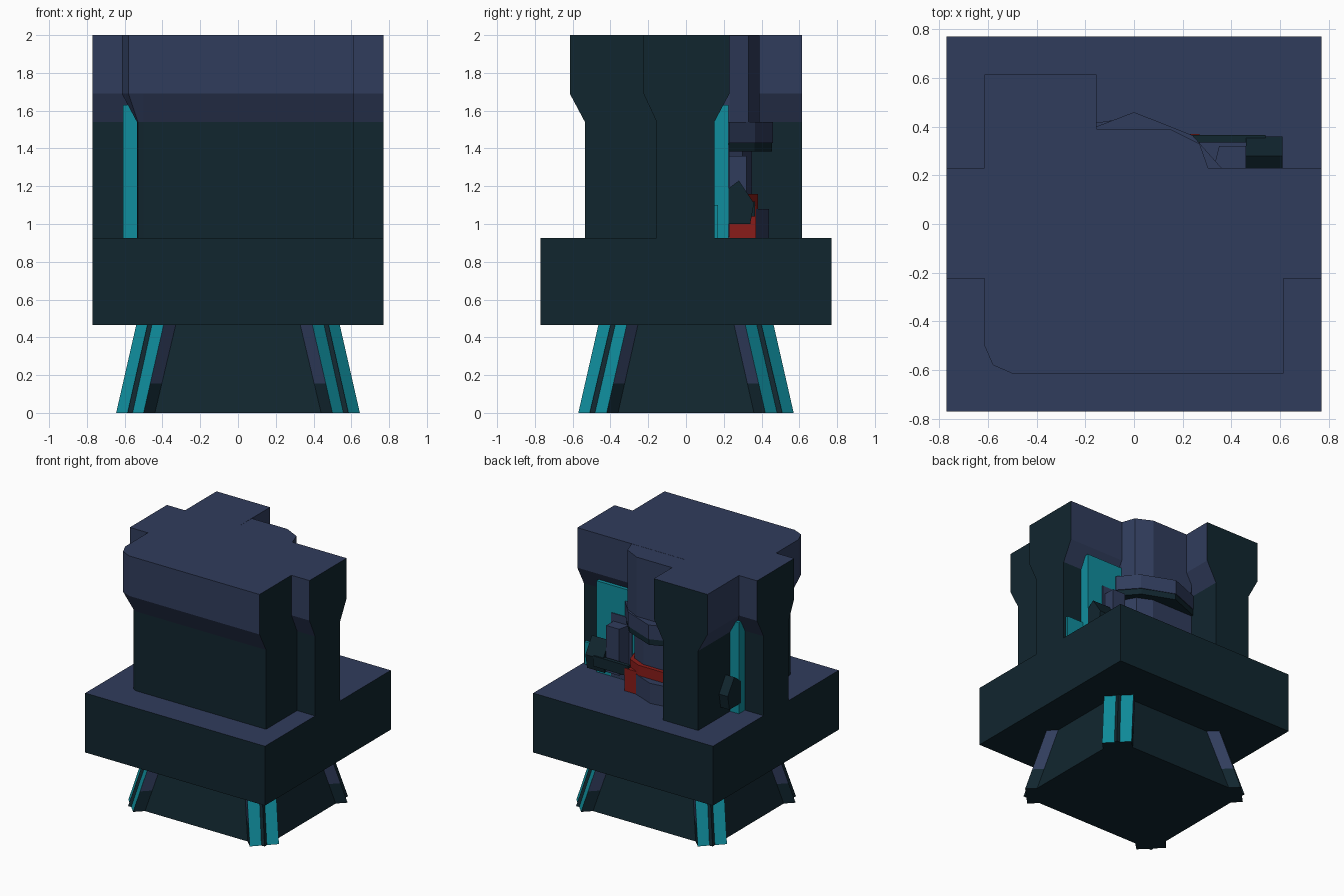
import bpy, bmesh, math

if "Cube" in bpy.data.objects:
    bpy.data.objects.remove(bpy.data.objects["Cube"])


def mat(name, col):
    m = bpy.data.materials.new(name)
    m.diffuse_color = (*col, 1)
    m.use_nodes = True
    m.node_tree.nodes["Principled BSDF"].inputs["Base Color"].default_value = m.diffuse_color
    return m


BLUE = mat("slate_blue", (0.030, 0.046, 0.108))
DARK = mat("dark_green", (0.0055, 0.019, 0.028))
TEAL = mat("teal", (0.005, 0.27, 0.34))
RED = mat("red", (0.25, 0.012, 0.010))


def loft(name, rings, mats, rule=None):
    """Skin stacked rings of 3D points and cap both ends."""
    bm = bmesh.new()
    vs = [[bm.verts.new(p) for p in r] for r in rings]
    n = len(vs[0])
    for a, b in zip(vs, vs[1:]):
        for i in range(n):
            j = (i + 1) % n
            bm.faces.new((a[i], a[j], b[j], b[i]))
    bm.faces.new(vs[0][::-1])
    bm.faces.new(vs[-1])
    bmesh.ops.recalc_face_normals(bm, faces=bm.faces)
    bm.normal_update()
    if rule:
        for f in bm.faces:
            f.material_index = rule(f.calc_center_median(), f.normal)
    me = bpy.data.meshes.new(name)
    bm.to_mesh(me)
    bm.free()
    for m in mats:
        me.materials.append(m)
    ob = bpy.data.objects.new(name, me)
    bpy.context.collection.objects.link(ob)
    return ob


def prism(name, pts, z0, z1, mats, rule=None):
    return loft(name, [[(x, y, z) for x, y in pts] for z in (z0, z1)], mats, rule)


def box(name, x0, x1, y0, y1, z0, z1, mats, rule=None):
    return prism(name, [(x0, y0), (x1, y0), (x1, y1), (x0, y1)], z0, z1, mats, rule)


# Slab
box("slab", -.77, .77, -.77, .77, .465, .925, [DARK, BLUE], lambda c, n: int(n.z > .5))


# Pedestal, narrowing upward
def rect(x, y, z):
    return [(-x, -y, z), (x, -y, z), (x, y, z), (-x, y, z)]


loft("pedestal", [rect(.585, .51, 0), rect(.48, .40, .465)], [DARK])


# Diagonal corner fins with a teal outer face and dark feet
def fin_rule(c, n):
    if abs(abs(n.x) - abs(n.y)) < .1 and n.x * c.x > .3 and n.y * c.y > .3 * abs(c.y):
        return 1
    return 0 if c.z < .15 else 2


def fin_ring(sx, sy, z):
    d = .106 * z / .465
    pts = [(.645, .42), (.50, .57), (.38, .45), (.525, .30)]
    return [(sx * (x - d), sy * (y - d), z) for x, y in pts]


for sx in (-1, 1):
    for sy in (-1, 1):
        def outer(c, n, sx=sx, sy=sy):
            if n.x * sx > .4 and n.y * sy > .4:
                return 1
            return 0 if c.z < .155 else 2
        loft("corner_fin", [fin_ring(sx, sy, z) for z in (0, .155, .465)],
             [DARK, TEAL, BLUE], outer)

# Main walls: wide top tapering to a narrower lower part
top = [(-.615, -.5), (-.58, -.58), (-.5, -.615), (.615, -.615), (.615, -.225),
       (.77, -.225), (.77, .23), (-.155, .23), (-.155, .615), (-.615, .615),
       (-.615, .23), (-.77, .23), (-.77, -.225), (-.615, -.225)]
low = [(-.535, -.5), (-.53, -.52), (-.5, -.535), (.615, -.535), (.615, -.155),
       (.77, -.155), (.77, .15), (-.235, .15), (-.235, .615), (-.535, .615),
       (-.535, .15), (-.77, .15), (-.77, -.155), (-.535, -.155)]


def wall_rule(c, n):
    end = (abs(n.x) > .9 and (c.x > .6 or c.x < -.7)) or (n.y > .9 and c.y > .6)
    return 1 if c.z > 1.54 and not end else 0


levels = [(low, .925), (low, 1.54), (top, 1.69), (top, 2)]
loft("walls", [[(x, y, z) for x, y in o] for o, z in levels], [DARK, BLUE], wall_rule)

# Glowing core showing in the wall notches
box("core", -.61, .61, -.225, .225, .925, 1.63, [TEAL])
box("core_inset", .30, .48, .22, .231, .93, 1.42, [BLUE])
box("core_foot", .60, .75, .14, .17, .925, 1.1, [TEAL])

# Back column with collar, skirt and red band
prism("column_top", [(-.2, .1), (.305, .1), (.305, .23), (.27, .33), (.15, .39), (-.2, .39)],
      1.54, 1.999, [BLUE])
collar = [(-.26, .1), (.36, .1), (.36, .23), (.24, .365), (0, .46), (-.26, .36)]
prism("collar", collar, 1.43, 1.54, [BLUE])
prism("collar_under", [(x * .98, y * .99) for x, y in collar], 1.385, 1.43, [DARK])
prism("column", [(-.26, .1), (.27, .1), (.27, .23), (.23, .30), (.12, .35), (-.26, .35)],
      .92, 1.4, [BLUE])
prism("red_band", [(-.26, .1), (.28, .1), (.28, .24), (.25, .33), (.14, .38), (-.26, .38)],
      1.08, 1.16, [RED])
box("red_stripe", .17, .27, .2, .37, .92, 1.1, [RED])
prism("skirt", [(-.26, .1), (.17, .1), (.17, .37), (0, .44), (-.26, .40)], .92, 1.08, [BLUE])

# Side pipe and dark claws
prism("side_pipe", [(.32, .2), (.46, .2), (.46, .32), (.35, .32)], 1.0, 1.36, [BLUE])
box("claw_bar", .24, .54, .335, .365, 1.04, 1.12, [DARK])
claw = [(.2, 1.0), (.34, 1.0), (.36, 1.11), (.28, 1.23), (.2, 1.17)]
for name, x0, x1 in (("claw_right", .46, .61), ("claw_left", -.61, -.53)):
    loft(name, [[(x, y, z) for y, z in claw] for x in (x0, x1)], [DARK])
